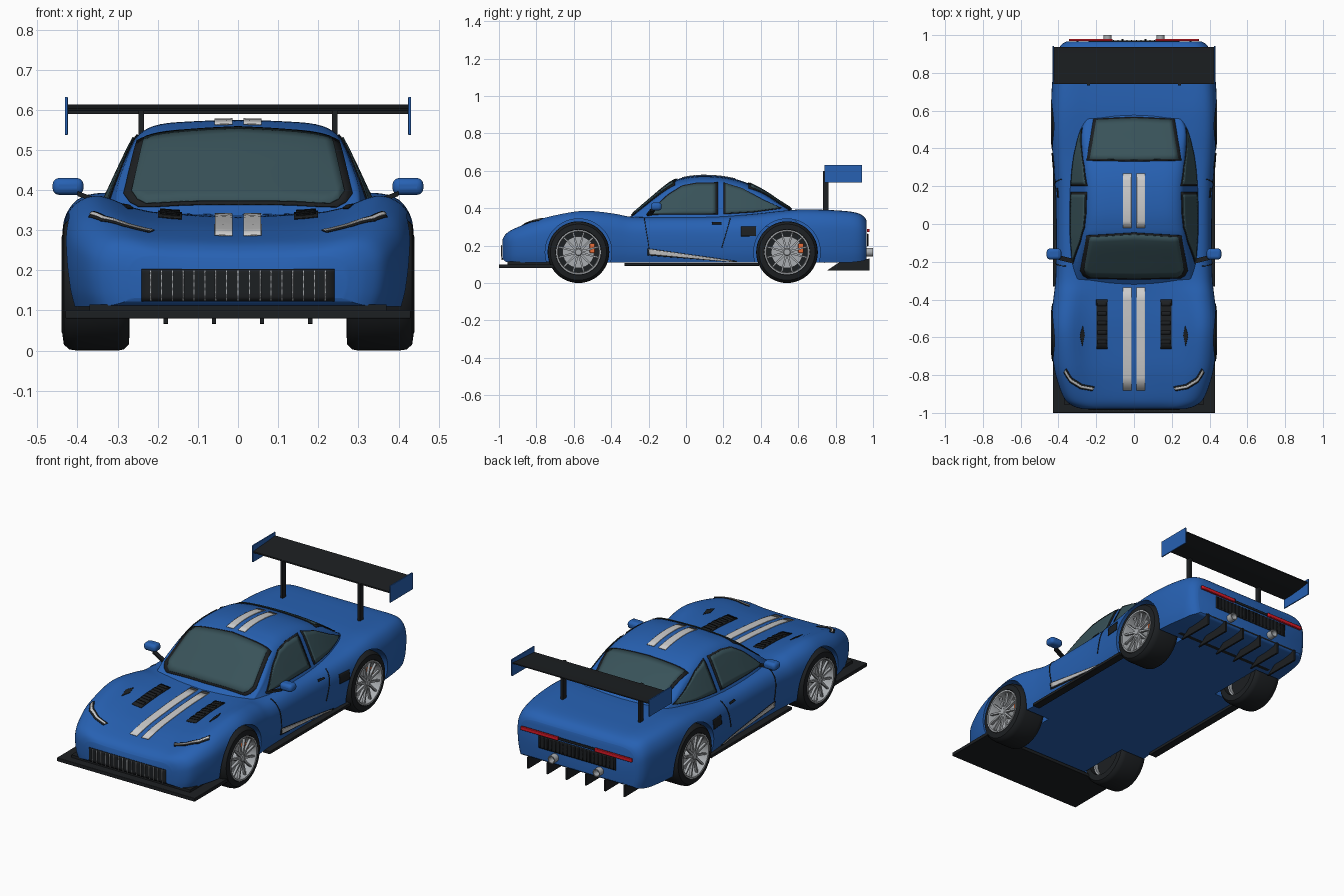
import bpy, bmesh
from math import sin, cos, pi, tau
from mathutils import Vector
from mathutils.bvhtree import BVHTree

if "Cube" in bpy.data.objects:
    bpy.data.objects.remove(bpy.data.objects["Cube"])


def mat(name, r, g, b):
    m = bpy.data.materials.new(name)
    m.diffuse_color = (r, g, b, 1)
    m.use_nodes = True
    m.node_tree.nodes["Principled BSDF"].inputs["Base Color"].default_value = m.diffuse_color
    return m


BLUE = mat("blue_paint", .02, .12, .45)
BLACK = mat("black_trim", .012, .014, .016)
GLASS = mat("dark_glass", .04, .085, .10)
WHITE = mat("pale_stripe", .7, .7, .7)
SILVER = mat("silver", .4, .42, .44)
RED = mat("red_lamp", .7, .01, .02)
ORANGE = mat("orange_caliper", .8, .15, .04)


def make(name, verts, faces, m, mirror=False, bevel=0, solid=0, angle=35):
    me = bpy.data.meshes.new(name)
    me.from_pydata([tuple(v) for v in verts], [], faces)
    bm = bmesh.new()
    bm.from_mesh(me)
    bmesh.ops.recalc_face_normals(bm, faces=bm.faces)
    bm.to_mesh(me)
    bm.free()
    me.materials.append(m)
    ob = bpy.data.objects.new(name, me)
    bpy.context.collection.objects.link(ob)
    bpy.ops.object.select_all(action='DESELECT')
    ob.select_set(True)
    bpy.context.view_layer.objects.active = ob
    bpy.ops.object.shade_smooth_by_angle(angle=angle * pi / 180)
    if solid:
        md = ob.modifiers.new("thickness", 'SOLIDIFY')
        md.thickness, md.offset = solid, 0
    if bevel:
        md = ob.modifiers.new("bevel", 'BEVEL')
        md.width, md.segments = bevel, 3
    if mirror:
        ob.modifiers.new("mirror", 'MIRROR').use_mirror_merge = False
    return ob


def prism(name, yz, x0, x1, m, **kw):
    n = len(yz)
    v = [(x, *p) for x in (x0, x1) for p in yz]
    f = [[i, (i + 1) % n, n + (i + 1) % n, n + i] for i in range(n)]
    return make(name, v, f + [list(range(n)), list(range(n, 2 * n))], m, **kw)


def box(name, x, y, z, m, **kw):
    return prism(name, [(y[0], z[0]), (y[1], z[0]), (y[1], z[1]), (y[0], z[1])], x[0], x[1], m, **kw)


def lathe(name, prof, cy, cz, m, segs=40, **kw):
    n = len(prof)
    v = [(x, cy + r * cos(tau * i / segs), cz + r * sin(tau * i / segs)) for i in range(segs) for x, r in prof]
    f = [[i * n + j, i * n + (j + 1) % n, (i + 1) % segs * n + (j + 1) % n, (i + 1) % segs * n + j]
         for i in range(segs) for j in range(n)]
    return make(name, v, f, m, **kw)


def spline(pts, k):
    p = [Vector(q) for q in pts]
    p = [p[0]] + p + [p[-1]]
    out = []
    for a, b, c, d in zip(p, p[1:], p[2:], p[3:]):
        for i in range(k):
            t = i / k
            out.append(b + (c - a) * .5 * t + (a - b * 2.5 + c * 2 - d * .5) * t * t
                       + (b * 1.5 - c * 1.5 + d * .5 - a * .5) * t ** 3)
    return out + [p[-1]]


SURF_V, SURF_F = [], []      # shell surface that trim pieces are projected on


def loft(name, stations, section):
    v, f = [], []
    for st in stations:
        half = section(*st)
        ring = [(x, st[0], z) for x, z in half] + [(-x, st[0], z) for x, z in half[-2:0:-1]]
        n = len(ring)
        v += ring
    for i in range(len(stations) - 1):
        f += [[i * n + j, i * n + (j + 1) % n, (i + 1) * n + (j + 1) % n, (i + 1) * n + j] for j in range(n)]
    f += [list(range(n)), list(range(len(v) - n, len(v)))]
    SURF_F.extend([[q + len(SURF_V) for q in face] for face in f])
    SURF_V.extend(v)
    return make(name, v, f, BLUE)


# Lower body: y, half width, bottom, fender height, centre height
def body_section(y, w, zb, zf, zc):
    h = zf - zb
    top = [(.955 * w, zb), (.985 * w, zb + .2 * h), (w, zb + .5 * h), (.985 * w, zb + .76 * h),
           (.91 * w, zb + .94 * h), (.77 * w, zf), (.5 * w, zc + .3 * (zf - zc)), (0, zc)]
    return [Vector((0, zb))] + spline(top, 4)


body = loft("body", spline([
    (-.98, .27, .13, .235, .23), (-.965, .32, .115, .26, .25), (-.93, .365, .11, .285, .27),
    (-.85, .40, .11, .318, .29), (-.75, .425, .11, .35, .308), (-.6, .44, .11, .38, .322),
    (-.5, .44, .11, .384, .33), (-.38, .425, .11, .37, .335), (-.28, .415, .11, .353, .34),
    (-.1, .412, .11, .353, .345), (.15, .415, .11, .355, .355), (.35, .43, .11, .367, .365),
    (.5, .44, .11, .384, .38), (.62, .44, .11, .393, .387), (.76, .432, .11, .39, .385),
    (.87, .415, .11, .382, .38), (.925, .40, .115, .37, .37), (.953, .38, .12, .352, .352),
    (.965, .36, .13, .335, .335)], 5), body_section)


# Cabin: y, half width at belt, roof height
def cabin_section(y, w, h):
    def side(k, inset=0):
        z = .3 + (h - .3) * k
        return (w + .03 - .47 * (z - .3) - inset, z)
    xt = side(.9)[0]
    return [Vector((0, .3))] + spline([side(0), side(.35), side(.7), side(.87, .006), (.78 * xt, h - .011),
                                       (.4 * xt, h - .003), (0, h)], 4)


loft("cabin", spline([
    (-.33, .27, .33), (-.29, .295, .363), (-.2, .322, .44), (-.08, .333, .538), (0, .335, .566),
    (.09, .335, .575), (.2, .333, .568), (.3, .328, .545), (.4, .315, .50), (.5, .292, .435),
    (.57, .25, .39), (.62, .22, .35)], 5), cabin_section)

TREE = BVHTree.FromPolygons(SURF_V, SURF_F)
VIEW = {'top': (lambda u, v: (u, v, 2), (0, 0, -1)), 'side': (lambda u, v: (2, u, v), (-1, 0, 0)),
        'front': (lambda u, v: (u, -2, v), (0, 1, 0)), 'rear': (lambda u, v: (u, 2, v), (0, -1, 0))}


def resample(pts, n):
    p = [Vector(q) for q in pts]
    d = [(b - a).length for a, b in zip(p, p[1:])]
    out = []
    for i in range(n + 1):
        s, k = sum(d) * i / n, 0
        while k < len(d) - 1 and s > d[k]:
            s -= d[k]
            k += 1
        out.append(p[k].lerp(p[k + 1], min(1, s / d[k])))
    return out


# Trim patch spanned between two rails and laid on the shell
def patch(name, view, lo, up, m, off=.003, scale=1, mirror=False, n=20, k=8, solid=.003):
    a, b = resample(lo, n), resample(up, n)
    c = sum(a + b, Vector((0, 0))) / (2 * n + 2)
    org, d = VIEW[view]
    v = []
    for i in range(n + 1):
        for j in range(k + 1):
            o = Vector(org(*(c + (a[i].lerp(b[i], j / k) - c) * scale)))
            hit, nor = TREE.ray_cast(o, Vector(d))[:2]
            if hit is None:
                hit, nor = TREE.find_nearest(o)[:2]
            v.append(hit + nor * (off if nor.dot(Vector(d)) < 0 else -off))
    f = [[i * (k + 1) + j, i * (k + 1) + j + 1, (i + 1) * (k + 1) + j + 1, (i + 1) * (k + 1) + j]
         for i in range(n) for j in range(k)]
    return make(name, v, f, m, mirror=mirror, solid=solid)


def rect(name, view, u0, u1, v0, v1, m, **kw):
    return patch(name, view, [(u0, v0), (u1, v0)], [(u0, v1), (u1, v1)], m, **kw)


# Windows: dark seal with glass on top
for nm, view, lo, up, mir in [
    ("windshield", 'top', [(-.285, -.245), (-.262, -.285), (0, -.292), (.262, -.285), (.285, -.245)],
     [(-.25, -.06), (0, -.045), (.25, -.06)], False),
    ("rear_window", 'top', [(-.25, .335), (0, .33), (.25, .335)], [(-.215, .555), (0, .565), (.215, .555)], False),
    ("door_window", 'side', [(-.21, .364), (.17, .366)],
     [(-.2, .375), (-.1, .47), (-.02, .52), (.06, .535), (.17, .536)], True),
    ("quarter_window", 'side', [(.2, .367), (.36, .377), (.5, .396)],
     [(.2, .535), (.3, .505), (.42, .44), (.51, .4)], True)]:
    patch(nm + "_seal", view, lo, up, BLACK, mirror=mir)
    patch(nm, view, lo, up, GLASS, off=.006, scale=.93, mirror=mir)

# Stripes, vents and slits
rect("hood_stripe", 'top', .014, .058, -.88, -.335, WHITE, mirror=True)
rect("roof_stripe", 'top', .014, .058, -.02, .265, WHITE, mirror=True)
rect("hood_vent", 'top', .14, .2, -.66, -.4, BLACK, mirror=True)
for i in range(5):
    y = -.635 + i * .05
    rect("hood_vent_slat", 'top', .145, .195, y, y + .022, BLACK, off=.009, mirror=True, n=4, k=2)
patch("fender_vent", 'top', [(.262, -.59), (.275, -.645), (.288, -.59)], [(.262, -.59), (.272, -.54), (.288, -.59)],
      BLACK, mirror=True)
slit = [(.215, -.872), (.28, -.86), (.335, -.825), (.365, -.775)]
for nm, m, wd, off in (("headlight_surround", BLACK, .012, .003), ("headlight", WHITE, .005, .006)):
    patch(nm, 'top', [(x + wd * .5, y - wd) for x, y in slit], [(x - wd * .5, y + wd) for x, y in slit],
          m, off=off, mirror=True, k=3)
patch("side_stripe_edge", 'side', [(-.205, .148), (.27, .112)], [(-.205, .185), (.27, .118)], BLACK, mirror=True)
patch("side_stripe", 'side', [(-.195, .155), (.25, .115)], [(-.2, .182), (.25, .12)], WHITE, off=.006, mirror=True)
rect("side_vent", 'side', .295, .375, .25, .3, BLACK, mirror=True)
rect("door_handle", 'side', .14, .19, .312, .322, BLACK, off=.005, mirror=True)
for y0, y1 in ((-.225, -.2), (.235, .19)):
    patch("door_gap", 'side', [(y0, .345), (y1, .19)], [(y0 + .004, .345), (y1 + .004, .19)], BLACK,
          off=.001, mirror=True, k=1)

# Nose grille, rear grille, tail lamps, exhausts
rect("front_grille", 'front', -.24, .24, .125, .203, BLACK, off=.004)
for i in range(9):
    rect("grille_bar", 'front', i * .027, i * .027 + .003, .128, .2, SILVER, off=.007, mirror=True, n=1, k=4)
rect("rear_grille", 'rear', -.24, .24, .195, .265, BLACK)
for i in range(10):
    rect("rear_grille_bar", 'rear', .01 + i * .024, .015 + i * .024, .198, .262, BLACK, off=.008, mirror=True, n=1, k=3)
rect("tail_lamp", 'rear', .115, .345, .272, .29, RED, off=.009, mirror=True, solid=.012)
rect("tail_strip", 'rear', -.115, .115, .274, .288, BLACK, off=.006)
pipe = lathe("exhaust", [(.92, .022), (1.0, .022), (1.0, .017), (.95, .016), (.95, .001), (.92, .001)], 0, 0, SILVER, 20)
for v in pipe.data.vertices:
    v.co = (v.co.y + .14, v.co.x, v.co.z + .165)
pipe.data.flip_normals()
pipe.modifiers.new("mirror", 'MIRROR')

# Wheel arches cut from the body, then wheels
for y in (-.575, .54):
    cut = lathe("arch_cutter", [(.255, .001), (.255, .178), (.6, .178), (.6, .001)], y, .165, BLUE, 48, mirror=True)
    cut.hide_render = True
    md = body.modifiers.new("arch", 'BOOLEAN')
    md.operation, md.object, md.solver = 'DIFFERENCE', cut, 'EXACT'
    bpy.context.view_layer.objects.active = body
    bpy.ops.object.modifier_apply(modifier="arch")
    bpy.data.objects.remove(cut)
    lathe("tyre", [(.27, .118), (.272, .15), (.285, .162), (.3, .165), (.4, .165), (.42, .162), (.434, .15),
                   (.438, .122), (.425, .118)], y, .165, BLACK, 48, mirror=True)
    lathe("rim", [(.3, .119), (.43, .119), (.44, .12), (.44, .112), (.43, .108), (.3, .108)], y, .165, SILVER,
          48, mirror=True)
    lathe("wheel_back", [(.32, .001), (.32, .112), (.335, .112), (.335, .001)], y, .165, BLACK, mirror=True)
    lathe("brake_disc", [(.365, .001), (.365, .085), (.38, .085), (.38, .001)], y, .165, SILVER, mirror=True)
    lathe("hub", [(.37, .001), (.37, .025), (.428, .024), (.436, .016), (.436, .001)], y, .165, SILVER, 20, mirror=True)
    box("brake_caliper", (.375, .408), (y + .06, y + .088), (.16, .212), ORANGE, bevel=.005, mirror=True)
    for i in range(12):
        c, s = cos(tau * (i + .5) / 12), sin(tau * (i + .5) / 12)
        pts = [(y + r * c - w * s, .165 + r * s + w * c) for r, w in
               ((.018, -.006), (.112, -.004), (.112, .004), (.018, .006))]
        prism("spoke", pts, .418, .432, SILVER, mirror=True)
bpy.ops.object.select_all(action='DESELECT')
body.select_set(True)
bpy.context.view_layer.objects.active = body
bpy.ops.object.shade_smooth_by_angle(angle=.6)

# Splitter, skirts and diffuser
box("front_splitter", (-.43, .43), (-1, -.7), (.08, .1), BLACK, bevel=.003)
box("splitter_riser", (-.37, .37), (-.955, -.72), (.098, .115), BLACK)
box("side_skirt", (.385, .43), (-.33, .39), (.092, .108), BLACK, bevel=.002, mirror=True)
prism("diffuser_plate", [(.74, .108), (.965, .13), (.965, .138), (.74, .115)], -.31, .31, BLACK)
for x in (.055, .175, .295):
    prism("diffuser_fin", [(.755, .068), (.98, .066), (.98, .13), (.83, .117)], x, x + .01, BLACK, mirror=True)

# Rear wing
prism("wing", [(.742, .59), (.742, .598), (.8, .603), (.87, .607), (.938, .613), (.938, .607), (.87, .597), (.8, .591)],
      -.425, .425, BLACK)
box("wing_end_plate", (.424, .431), (.74, .942), (.537, .632), BLUE, bevel=.002, mirror=True)
box("wing_support", (.234, .248), (.732, .762), (.375, .598), BLACK, mirror=True)

# Door mirrors
box("door_mirror", (.385, .462), (-.188, -.13), (.388, .43), BLUE, bevel=.016, mirror=True)
arm = box("mirror_arm", (.32, .4), (-.19, -.165), (.385, .397), BLACK, mirror=True)
for v in arm.data.vertices:
    if v.co.x < .35:
        v.co.z -= .027
        v.co.y -= .02
